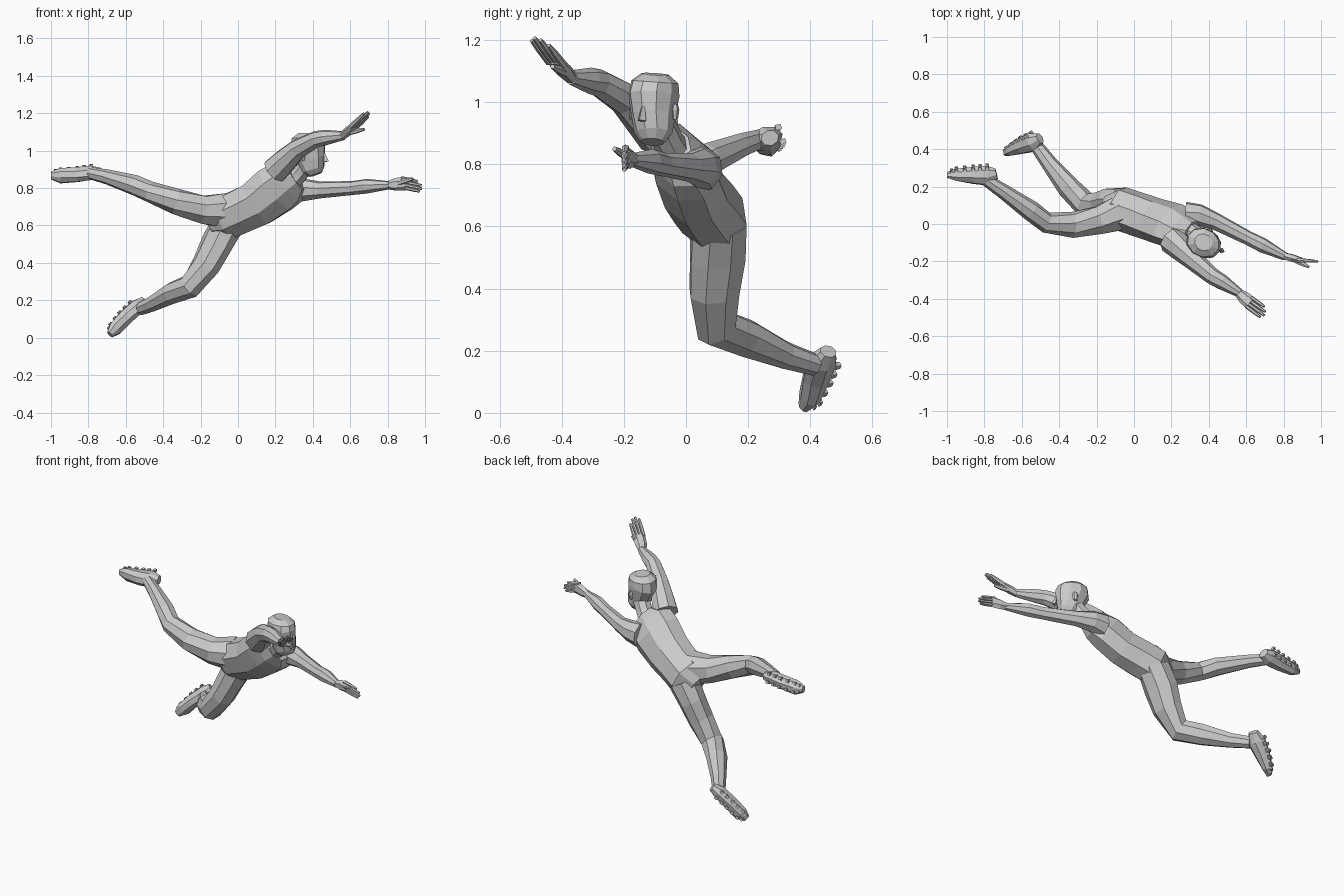
import bpy, bmesh, math
from mathutils import Vector

LAT = Vector((.49, .45, -.75))      # body's right-to-left axis
BELLY = Vector((.01, -.86, -.51))   # direction the chest faces


def loft(name, pts, side, n=8, turn=0.0):
    """Faceted tube through (x, y, z, half width, half depth) sections."""
    bm = bmesh.new()
    cs = [Vector(p[:3]) for p in pts]
    rings = []
    for i, p in enumerate(pts):
        t = (cs[min(i + 1, len(cs) - 1)] - cs[max(i - 1, 0)]).normalized()
        s = Vector(side)
        s = (s - t * s.dot(t)).normalized()
        d = t.cross(s)
        a, b = p[3], p[-1]
        rings.append([bm.verts.new(cs[i] + s * a * math.cos(w) + d * b * math.sin(w))
                      for w in (2 * math.pi * k / n + turn for k in range(n))])
    for r, q in zip(rings, rings[1:]):
        for k in range(n):
            bm.faces.new((r[k], r[(k + 1) % n], q[(k + 1) % n], q[k]))
    bm.faces.new(rings[0][::-1])
    bm.faces.new(rings[-1])
    bmesh.ops.recalc_face_normals(bm, faces=bm.faces[:])
    me = bpy.data.meshes.new(name)
    bm.to_mesh(me)
    bm.free()
    ob = bpy.data.objects.new(name, me)
    bpy.context.collection.objects.link(ob)
    return ob


def hand(name, wrist, knuckle, tip, thumb, side):
    """Palm, four fingers side by side and a thumb."""
    w, k, t, th, s = (Vector(v) for v in (wrist, knuckle, tip, thumb, side))
    s.normalize()
    loft(name + "_palm", [(*w, .022, .02), (*w.lerp(k, .45), .034, .022), (*k, .037, .016)], s, 6)
    for i, short in enumerate((.15, .0, .05, .25)):
        o = s * (i - 1.5) * .0185
        e = t.lerp(k, short) + o * 1.05
        m = (k + o).lerp(e, .5)
        loft(f"{name}_finger_{i + 1}", [(*(k + o - (t - k) * .15), .010, .013),
             (*m, .010, .011), (*e, .007, .007)], s, 6)
    b = w.lerp(k, .3)
    loft(name + "_thumb", [(*b, .016), (*b.lerp(th, .6), .014), (*th, .008)], s, 6)


def foot(name, pts, side, sole):
    """Shoe with a row of small studs along each edge of the sole."""
    loft(name, pts, side)
    n, s = Vector(sole).normalized(), Vector(side).normalized()
    for i in range(1, len(pts) - 1):
        p, q = pts[i], pts[i + 1]
        for j in (0, .5):
            c = Vector(p[:3]).lerp(Vector(q[:3]), j)
            a, b = p[3] + (q[3] - p[3]) * j, p[4] + (q[4] - p[4]) * j
            for e in (-1, 1):
                base = c + s * a * .6 * e + n * b * .7
                loft(f"{name}_stud", [(*base, .014), (*(base + n * b * .35), .011)],
                     s, 4, math.pi / 4)


# torso from crotch to collar
loft("torso", [(-.15, .095, .60, .06, .06), (-.08, .085, .635, .13, .112),
               (.01, .055, .675, .13, .112), (.10, .025, .715, .137, .108),
               (.20, -.005, .79, .15, .105), (.26, -.03, .83, .142, .085),
               (.31, -.045, .858, .085, .06)], LAT)

# neck and head
loft("neck", [(.27, -.03, .82, .06), (.33, -.06, .88, .05), (.385, -.095, .95, .05)], LAT)
FACE = Vector((.9, -.42, 0))
loft("head", [(.415, -.108, .872, .035, .04), (.405, -.105, .90, .06, .062),
              (.39, -.105, .955, .082, .07), (.372, -.103, 1.02, .10, .08),
              (.37, -.1, 1.065, .088, .075), (.372, -.098, 1.09, .05, .045)], FACE, 10)
loft("nose", [(.468, -.142, .94, .02, .015), (.46, -.138, .985, .006, .006)], FACE, 4)
for e in (-1, 1):
    c = Vector((.375, -.103, .97)) + Vector((.42, .9, 0)) * .076 * e
    loft("ear", [(c.x, c.y, .945, .012, .008), (c.x, c.y, .975, .018, .012),
                 (c.x, c.y, .995, .01, .008)], FACE, 6)

# arms
loft("right_arm", [(.20, -.085, .895, .075), (.25, -.13, .945, .068), (.32, -.195, 1.01, .055),
                   (.42, -.28, 1.062, .045), (.47, -.31, 1.07, .042), (.565, -.37, 1.08, .024)], BELLY)
loft("left_arm", [(.28, .045, .785, .075), (.35, .045, .79, .062), (.44, .012, .79, .046),
                  (.61, -.075, .80, .038), (.69, -.115, .81, .04), (.81, -.175, .815, .022)], BELLY)
hand("right_hand", (.555, -.365, 1.075), (.625, -.425, 1.135), (.70, -.48, 1.205),
     (.675, -.43, 1.115), (.5, .83, -.15))
hand("left_hand", (.80, -.17, .815), (.895, -.195, .825), (.985, -.2, .805),
     (.935, -.23, .85), (.35, 0, -1))

# legs
loft("right_leg", [(-.07, .06, .68, .10), (-.19, .02, .685, .08), (-.33, -.005, .728, .07),
                   (-.47, .008, .78, .056), (-.55, .07, .815, .055),
                   (-.70, .175, .86, .04), (-.79, .235, .88, .033)], LAT)
loft("left_leg", [(-.055, .105, .61, .09, .095), (-.115, .102, .5, .08, .1),
                  (-.17, .092, .39, .075, .088), (-.255, .10, .275, .066, .072),
                  (-.35, .195, .24, .058, .064), (-.45, .32, .185, .044),
                  (-.52, .415, .155, .036)], LAT)

# feet, soles turned backward
foot("right_foot", [(-.735, .27, .885, .025, .03), (-.785, .258, .882, .04, .056),
                    (-.86, .26, .872, .042, .048), (-.95, .263, .866, .043, .034),
                    (-1.0, .262, .868, .022, .016)], (0, .3, -.95), (0, .95, .3))
foot("left_foot", [(-.503, .458, .198, .025, .03), (-.54, .437, .165, .04, .054),
                   (-.60, .418, .11, .042, .046), (-.655, .397, .05, .042, .032),
                   (-.685, .378, .018, .022, .016)], (.51, .395, -.73), (-.5, .83, .1))
